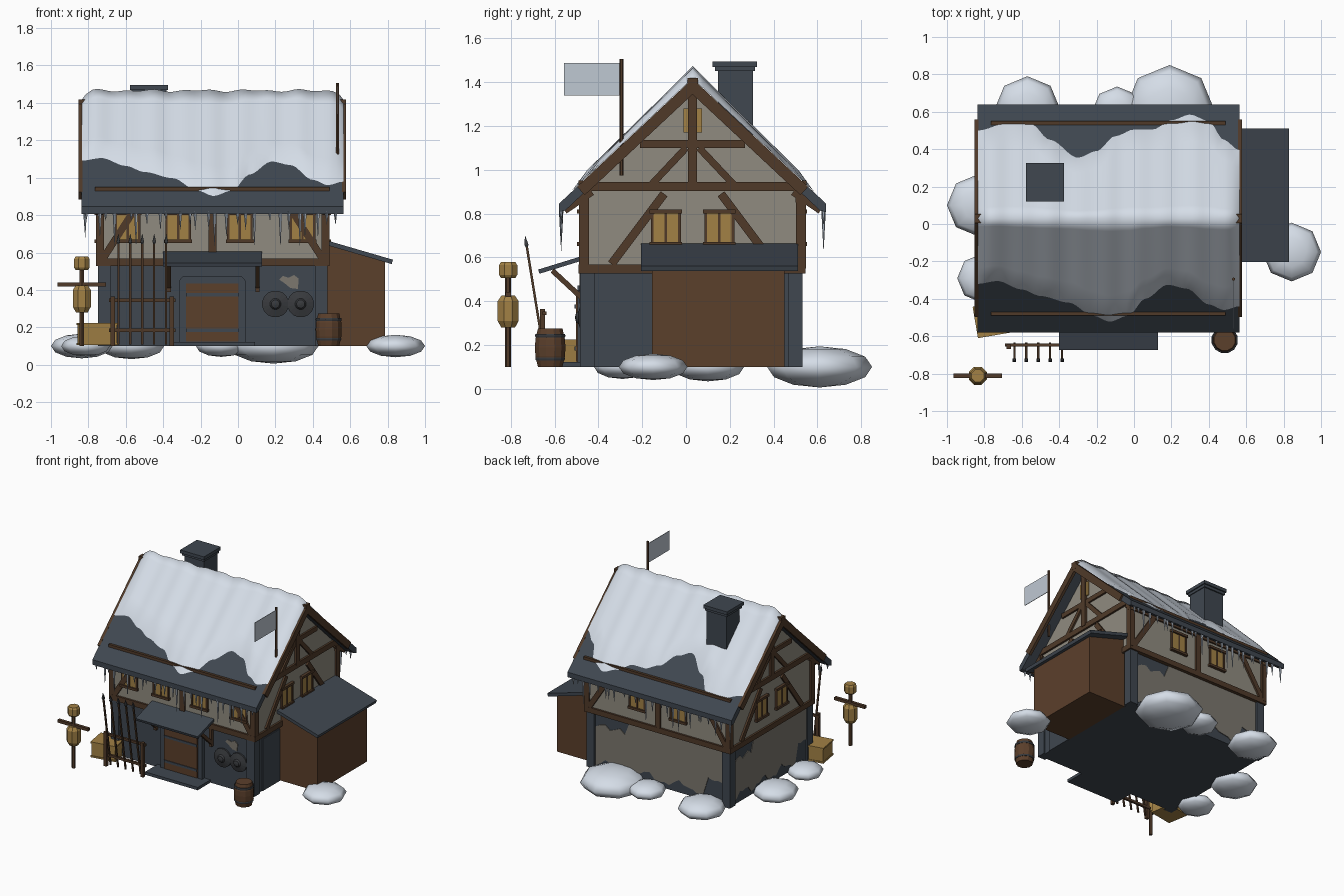
import bpy, bmesh, math, random
from mathutils import Vector, Matrix

if "Cube" in bpy.data.objects:
    bpy.data.objects.remove(bpy.data.objects["Cube"])
random.seed(4)

def material(name, c):
    m = bpy.data.materials.new(name)
    m.diffuse_color = (*c, 1)
    m.use_nodes = True
    m.node_tree.nodes["Principled BSDF"].inputs["Base Color"].default_value = m.diffuse_color
    return m
SLATE = material("slate", (.05, .063, .08))
TIMBER = material("dark timber", (.08, .042, .022))
WOOD = material("plank wood", (.105, .05, .024))
PLASTER = material("plaster", (.28, .26, .215))
AGED = material("aged plaster", (.2, .185, .158))
STRAW = material("straw gold", (.36, .22, .06))
SNOW = material("snow", (.68, .74, .82))
IRON = material("dark iron", (.04, .043, .048))
ICE = material("ice", (.38, .43, .5))
CLOTH = material("pale cloth", (.52, .58, .65))

def finish(name, bm, mat, smooth=False):
    bmesh.ops.recalc_face_normals(bm, faces=bm.faces)
    me = bpy.data.meshes.new(name)
    bm.to_mesh(me)
    bm.free()
    me.materials.append(mat)
    for p in me.polygons:
        p.use_smooth = smooth
    ob = bpy.data.objects.new(name, me)
    bpy.context.collection.objects.link(ob)
    return ob

def box(name, x0, x1, y0, y1, z0, z1, mat, turn=0):
    bm = bmesh.new()
    M = (Matrix.Translation(((x0+x1)/2, (y0+y1)/2, (z0+z1)/2)) @ Matrix.Rotation(turn, 4, 'Z')
         @ Matrix.Diagonal((x1-x0, y1-y0, z1-z0, 1)))
    bmesh.ops.create_cube(bm, size=1, matrix=M)
    return finish(name, bm, mat)

def extrude(name, pts, vec, mat):
    """solid from a planar outline swept along vec"""
    bm = bmesh.new()
    f = bm.faces.new([bm.verts.new(p) for p in pts])
    r = bmesh.ops.extrude_face_region(bm, geom=[f])
    bmesh.ops.translate(bm, vec=vec, verts=[v for v in r["geom"] if isinstance(v, bmesh.types.BMVert)])
    return finish(name, bm, mat)

def beam(name, p, q, axis, a, b, mat):
    """bar from p to q, a wide along axis, b wide across it"""
    p, q, axis = Vector(p), Vector(q), Vector(axis)
    s = (q-p).cross(axis).normalized() * b / 2
    o = axis * a / 2
    return extrude(name, [p-o-s, p+o-s, p+o+s, p-o+s], q-p, mat)

def lathe(name, prof, loc, mat, n=8, axis='Z', smooth=False):
    """turned solid from (radius, height) pairs"""
    bm = bmesh.new()
    rings = [[bm.verts.new((r*math.cos(2*math.pi*(i+.5)/n), r*math.sin(2*math.pi*(i+.5)/n), h))
              for i in range(n)] for r, h in prof]
    for A, B in zip(rings, rings[1:]):
        for i in range(n):
            bm.faces.new((A[i], A[(i+1) % n], B[(i+1) % n], B[i]))
    bm.faces.new(rings[0])
    bm.faces.new(rings[-1])
    M = Matrix.Rotation(math.pi/2, 4, 'X') if axis == 'Y' else Matrix.Identity(4)
    bm.transform(Matrix.Translation(loc) @ M)
    return finish(name, bm, mat, smooth)

# Wall-plane coordinates: u along the wall, z up, d outwards
def pt(face, u, z, d):
    return Vector({"front": (u, -.475-d, z), "back": (u, .53+d, z),
                   "left": (-.745-d, u, z), "right": (.475+d, u, z)}[face])
def fbox(name, face, u0, u1, z0, z1, d0, d1, mat):
    a, b = pt(face, u0, z0, d0), pt(face, u1, z1, d1)
    lo, hi = [[f(a[i], b[i]) for i in range(3)] for f in (min, max)]
    return box(name, lo[0], hi[0], lo[1], hi[1], lo[2], hi[2], mat)
def brace(face, u0, z0, u1, z1, w=.038):
    axis = (0, 1, 0) if face in ("front", "back") else (1, 0, 0)
    beam("wall_brace", pt(face, u0, z0, .002), pt(face, u1, z1, .002), axis, .024, w, TIMBER)
def window(face, u, w=.125, z0=.67, z1=.8):
    fbox("window_panes", face, u-w/2, u+w/2, z0, z1, 0, .009, STRAW)
    fbox("window_header", face, u-w/2-.012, u+w/2+.012, z1, z1+.018, 0, .022, TIMBER)
    fbox("window_sill", face, u-w/2-.012, u+w/2+.012, z0-.018, z0, 0, .022, TIMBER)
    for s in (-.5, 0, .5):
        fbox("window_bar", face, u+s*w-.006, u+s*w+.006, z0, z1, 0, .014, TIMBER)

YC, RIDGE, SLOPE = .03, 1.415, .934
def roof_z(d): return RIDGE - SLOPE*d

# Ground floor with corner pillars
box("ground_floor", -.735, .465, -.465, .515, .1, .54, SLATE)
for x in (-.715, .445):
    for y in (-.45, .5):
        box("corner_pillar", x-.033, x+.033, y-.033, y+.033, .1, .54, SLATE)
# Peeling plaster panels with ragged outline
def ragged(face, u0, u1, d, base=.16, amp=.025, top=.53):
    n = 26
    us = [u0+(u1-u0)*i/n for i in range(n+1)]
    low = [base+amp*(math.sin(i*.9)+.6*math.sin(i*2.1+1))+(.1 if i < 4 else 0) for i in range(n+1)]
    high = [top-(.09+.02*math.sin(i*2) if i > n-7 else 0) for i in range(n+1)]
    outline = list(zip(us, low))+list(zip(us, high))[::-1]
    extrude("plaster_panel", [pt(face, u, z, d) for u, z in outline],
            pt(face, 0, 0, .006)-pt(face, 0, 0, 0), AGED)
ragged("back", -.68, .41, -.016)
ragged("left", -.415, .465, -.011)
extrude("bare_patch", [(.22, -.464, .455), (.25, -.464, .435), (.28, -.464, .41), (.32, -.464, .405),
        (.325, -.464, .46), (.3, -.464, .48), (.27, -.464, .465), (.24, -.464, .475)], (0, -.006, 0), AGED)
fbox("side_frame", "right", -.37, -.16, .1, .5, -.02, -.004, SLATE)

# Upper storey with gables
prof = [(-.475, .54), (.53, .54), (.53, .9), (YC, 1.37), (-.475, .9)]
extrude("upper_storey", [(-.745, y, z) for y, z in prof], (1.22, 0, 0), PLASTER)
for f in ("front", "back"):
    fbox("floor_beam", f, -.76, .49, .527, .568, -.03, .015, TIMBER)
    fbox("wall_plate", f, -.76, .49, .85, .89, -.03, .012, TIMBER)
    for u in (-.738, -.137, .468):
        fbox("wall_post", f, u-.021, u+.021, .55, .88, -.02, .014, TIMBER)
    brace(f, .45, .57, .27, .85)
    brace(f, -.72, .57, -.54, .85)
    for u in ((-.59, -.32, .01, .345) if f == "front" else (-.31, .04)):
        window(f, u)
for f in ("left", "right"):
    fbox("floor_beam", f, -.49, .545, .527, .568, -.03, .015, TIMBER)
    fbox("tie_beam", f, -.46, .515, .903, .945, -.01, .015, TIMBER)
    fbox("collar_beam", f, -.21, .27, 1.1, 1.136, -.01, .014, TIMBER)
    fbox("king_post", f, YC-.021, YC+.021, .93, 1.36, -.01, .018, TIMBER)
    for s in (-1, 1):
        fbox("wall_post", f, YC+s*.495-.022, YC+s*.495+.022, .55, .92, -.02, .014, TIMBER)
        brace(f, YC+s*.37, .57, YC+s*.13, .89)
        brace(f, YC+s*.19, .93, YC+s*.03, 1.1, .032)
        window(f, YC+s*.122)
    fbox("attic_window", f, YC-.042, YC+.042, 1.17, 1.28, 0, .009, STRAW)

# Roof slab, ridge beam, bargeboards, rails
rp = [(0, RIDGE), (.61, roof_z(.61)), (.61, .807), (.58, .815), (0, RIDGE-.05)]
prof = [(YC+d, z) for d, z in rp] + [(YC-d, z) for d, z in rp[3:0:-1]]
extrude("roof", [(-.838, y, z) for y, z in prof], (1.402, 0, 0), SLATE)
for x0, x1 in ((-.853, -.785), (.51, .578)):
    box("ridge_end", x0, x1, YC-.024, YC+.024, 1.36, 1.418, TIMBER)
for s in (-1, 1):
    for x in (-.843, .566):
        beam("bargeboard", (x, YC, 1.38), (x, YC+s*.51, 1.38-SLOPE*.51), (1, 0, 0), .022, .052, TIMBER)
    for x in (-.74, .47):
        beam("rafter_end", (x, YC+s*.46, .9), (x, YC+s*.585, .815), (1, 0, 0), .035, .035, TIMBER)
    box("snow_rail", -.765, .49, YC+s*.51-.01, YC+s*.51+.01, .925, .95, TIMBER)

# Roof snow: wavy lower edge, thick at the ridge
front = [(-.835, .35), (-.73, .335), (-.6, .38), (-.5, .415), (-.35, .45), (-.22, .52), (-.13, .552), (-.03, .52),
         (.06, .43), (.18, .355), (.28, .375), (.4, .46), (.48, .49), (.563, .47)]
back = [(-.835, .47), (-.65, .52), (-.55, .505), (-.45, .42), (-.3, .325), (-.2, .36), (-.1, .44), (0, .475),
        (.1, .475), (.2, .525), (.3, .555), (.4, .52), (.48, .42), (.563, .365)]
def edge(tab, x):
    for (a, p), (b, q) in zip(tab, tab[1:]):
        if x <= b:
            t = max(0, (x-a)/(b-a))
            return p+(q-p)*t*t*(3-2*t)
    return tab[-1][1]
bm = bmesh.new()
NX, NR = 72, 8
grid = []
for i in range(NX+1):
    x = -.835+1.398*i/NX
    end = min(1, min(i, NX-i)/3)
    lump = .004*math.sin(x*23)+.004*math.sin(x*41+1)
    col = []
    for j in range(-NR, NR+1):
        t = abs(j)/NR
        d = t*edge(front if j < 0 else back, x)
        h = (.048-.026*t+lump)*math.sqrt(end) if t < 1 else 0
        col.append(bm.verts.new((x, YC+math.copysign(d, j), roof_z(d)+h+.003)))
    grid.append(col)
for A, B in zip(grid, grid[1:]):
    for j in range(2*NR):
        bm.faces.new((A[j], B[j], B[j+1], A[j+1]))
finish("roof_snow", bm, SNOW, True)

# Icicles under both eaves
for y in (YC-.6, YC+.598):
    for i in range(26):
        x = -.8+1.33*i/25+random.uniform(-.02, .02)
        L = random.choice((.05, .07, .1, .14, .19))
        lathe("icicle", [(.011, 0), (.006, -L*.5), (.0005, -L)], (x, y, .82), ICE, 5)

# Chimney
box("chimney", -.56, -.39, .145, .305, 1.1, 1.46, SLATE)
box("chimney_collar", -.57, -.383, .133, .315, 1.45, 1.472, SLATE)
box("chimney_cap", -.578, -.375, .12, .325, 1.47, 1.495, SLATE)

# Flag on the right gable
lathe("flag_pole", [(.009, .975), (.009, 1.507)], (.533+.05, -.295, 0), TIMBER, 6).location.x = -.05
box("flag", .531, .535, -.558, -.295, 1.34, 1.488, CLOTH)

# Lean-to shed
sp = [(.46, .1), (.787, .1), (.787, .55), (.46, .65)]
extrude("shed", [(x, -.155, z) for x, z in sp], (0, .605, 0), WOOD)
beam("shed_roof", (.475, .153, .652), (.825, .153, .55), (0, 1, 0), .715, .024, SLATE)

# Porch, step and door
beam("porch_roof", (-.137, -.47, .597), (-.137, -.672, .535), (1, 0, 0), .53, .02, SLATE)
for x in (-.37, .105):
    beam("porch_brace", (x, -.47, .41), (x, -.61, .54), (1, 0, 0), .022, .024, TIMBER)
    box("porch_post", x-.011, x+.011, -.487, -.46, .39, .55, TIMBER)
box("door_step", -.36, .09, -.62, -.46, .1, .122, SLATE)
dp = [(-.315, .12), (.04, .12), (.04, .45), (.02, .472), (-.295, .472), (-.315, .45)]
extrude("door_frame", [(x, -.46, z) for x, z in dp], (0, -.035, 0), SLATE)
box("door", -.278, .003, -.503, -.46, .125, .435, WOOD)
for z in (.185, .375):
    box("door_strap", -.278, .003, -.508, -.5, z-.009, z+.009, SLATE)

# Round shields
for x in (.2, .335):
    lathe("shield", [(.072, 0), (.072, .012), (.03, .024), (.022, .036), (.006, .04)],
          (x, -.466, .325), IRON, 16, 'Y')

# Spear rack
for x in (-.67, -.355):
    box("rack_post", x-.012, x+.012, -.667, -.643, .1, .365, TIMBER)
for z in (.185, .345):
    box("rack_rail", -.69, -.335, -.655, -.638, z-.009, z+.009, TIMBER)
for i in range(5):
    x = -.64+.064*i
    a, b = Vector((x, -.64, .11)), Vector((x, -.727, .65))
    beam("spear_shaft", a, b, (1, 0, 0), .011, .011, TIMBER)
    tip = lathe("spear_head", [(.004, -.01), (.013, .008), (.001, .05)], (0, 0, 0), IRON, 4)
    tip.location, tip.rotation_euler.x = b, .16

# Straw crate, turned a little
turn = .17
box("crate", -.845, -.66, -.59, -.43, .105, .22, STRAW, turn)
for z in (.105, .212):
    box("crate_rim", -.85, -.655, -.595, -.425, z, z+.012, STRAW, turn)

# Training dummy
D = (-.835, -.812, 0)
lathe("dummy_post", [(.014, .1), (.014, .53)], D, TIMBER, 6)
box("dummy_arms", -.965, -.705, -.824, -.8, .419, .441, TIMBER)
lathe("dummy_torso", [(.034, .28), (.052, .31), (.052, .4), (.034, .425)], D, STRAW)
lathe("dummy_head", [(.036, .507), (.045, .52), (.045, .565), (.036, .578)], D, STRAW)

# Barrel with hoops
B = (.485, -.62, 0)
lathe("barrel", [(.058, .1), (.07, .15), (.072, .188), (.07, .225), (.058, .275)], B, WOOD, 12)
for z, r in ((.13, .068), (.235, .07)):
    lathe("barrel_hoop", [(r, z), (r+.002, z+.008), (r, z+.016)], B, IRON, 12)

# Snow drifts
for x, y, rx, rz in ((-.57, .615, .175, .07), (.19, .61, .24, .094), (-.09, .6, .135, .058),
                     (-.835, .1, .165, .066), (-.815, -.29, .13, .055), (.843, -.15, .157, .06)):
    bm = bmesh.new()
    bmesh.ops.create_uvsphere(bm, u_segments=8, v_segments=6, radius=1,
                              matrix=Matrix.Translation((x, y, .1)) @ Matrix.Diagonal((rx, rx, rz, 1)))
    finish("snow_drift", bm, SNOW, True)
